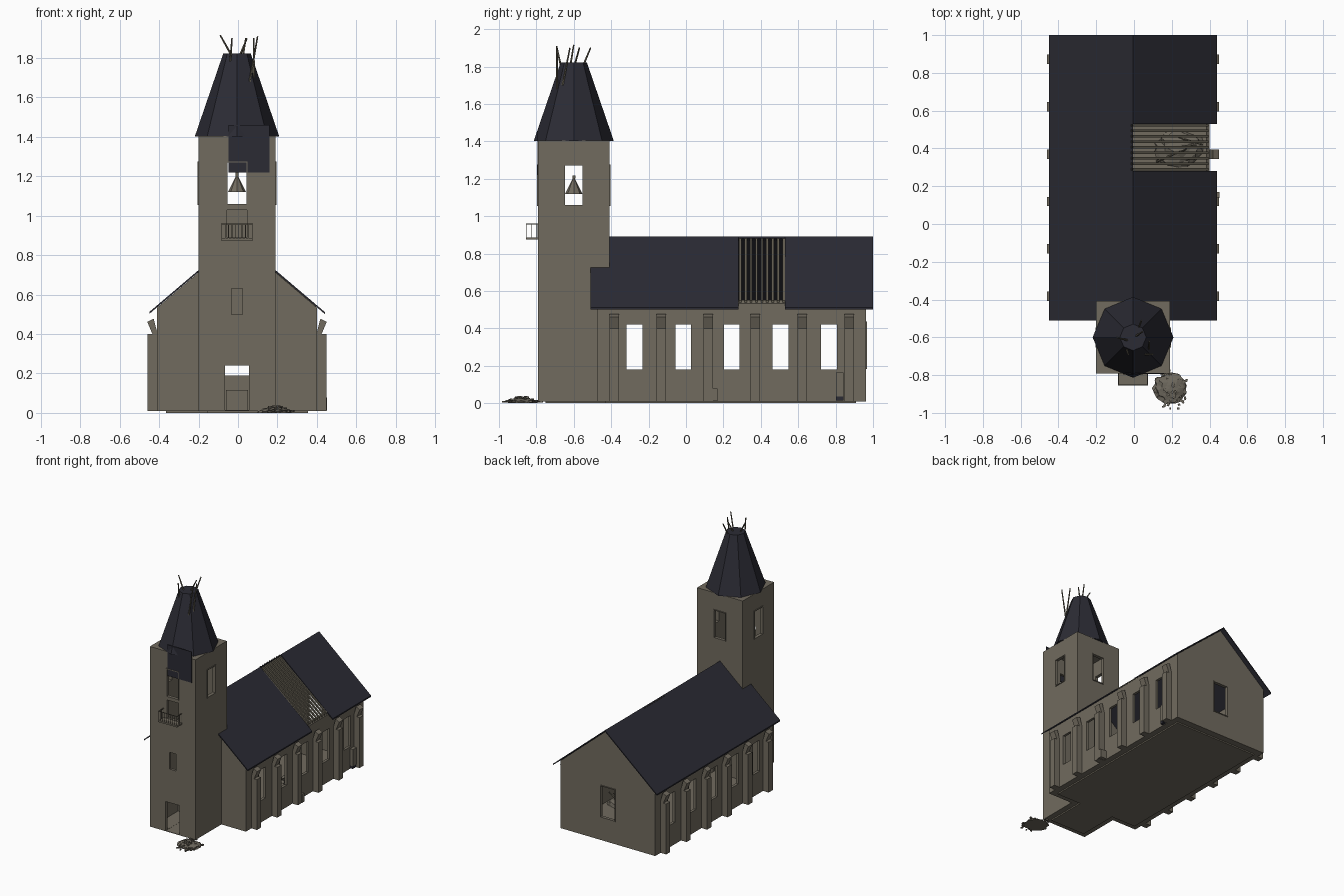
import bpy, bmesh, math, random
from mathutils import Vector, Matrix

cube = bpy.data.objects.get("Cube")
if cube:
    bpy.data.objects.remove(cube, do_unlink=True)
random.seed(4)
CX = -0.005          # axis of the building
TY = -0.6            # centre of the tower
RIDGE, PITCH = 0.89, 0.85


def material(name, rgb):
    m = bpy.data.materials.new(name)
    m.use_nodes = True
    m.diffuse_color = (*rgb, 1)
    bsdf = m.node_tree.nodes["Principled BSDF"]
    bsdf.inputs["Base Color"].default_value = (*rgb, 1)
    bsdf.inputs["Roughness"].default_value = 0.9
    return m


STONE = material("stone", (0.165, 0.147, 0.114))
SLATE = material("slate", (0.024, 0.024, 0.034))
WOOD = material("weathered wood", (0.125, 0.112, 0.082))
RUBBLE = material("rubble", (0.15, 0.135, 0.107))


def finish(name, bm, mat):
    bmesh.ops.recalc_face_normals(bm, faces=bm.faces)
    me = bpy.data.meshes.new(name)
    bm.to_mesh(me)
    bm.free()
    me.materials.append(mat)
    ob = bpy.data.objects.new(name, me)
    bpy.context.collection.objects.link(ob)
    return ob


def add_box(bm, x, y, z):
    lo, hi = Vector((x[0], y[0], z[0])), Vector((x[1], y[1], z[1]))
    mat = Matrix.Translation((lo + hi) / 2) @ Matrix.Diagonal((*(hi - lo), 1))
    bmesh.ops.create_cube(bm, size=1, matrix=mat)


def boxes(name, mat, *items):
    bm = bmesh.new()
    for it in items:
        add_box(bm, *it)
    return finish(name, bm, mat)


def add_prism(bm, profile, y0, y1):
    """Extrude an x-z profile along y."""
    f = bm.faces.new([bm.verts.new((x, y0, z)) for x, z in profile])
    new = bmesh.ops.extrude_face_region(bm, geom=[f])["geom"]
    verts = [v for v in new if isinstance(v, bmesh.types.BMVert)]
    bmesh.ops.translate(bm, vec=(0, y1 - y0, 0), verts=verts)


def add_rod(bm, a, b, r):
    a, b = Vector(a), Vector(b)
    d = b - a
    mat = Matrix.Translation((a + b) / 2) @ d.to_track_quat('Z', 'Y').to_matrix().to_4x4()
    bmesh.ops.create_cone(bm, cap_ends=True, segments=5, radius1=r, radius2=r * 0.7,
                          depth=d.length, matrix=mat)


def add_mound(bm, x, y, z, rx, ry, h):
    """Uneven low heap with a flat underside."""
    verts = bmesh.ops.create_icosphere(bm, subdivisions=3, radius=1)["verts"]
    for v in verts:
        k = random.uniform(0.85, 1.1)
        v.co = Vector((x + v.co.x * k * rx, y + v.co.y * k * ry, z + max(0, v.co.z) * k * h))


def cut(ob, *items):
    """Cut box-shaped holes and apply them."""
    for it in items:
        cutter = boxes("cutter", STONE, it)
        cutter.hide_render = True
        mod = ob.modifiers.new("hole", 'BOOLEAN')
        mod.operation, mod.solver, mod.object = 'DIFFERENCE', 'EXACT', cutter
        bpy.context.view_layer.objects.active = ob
        bpy.ops.object.modifier_apply(modifier=mod.name)
        bpy.data.objects.remove(cutter, do_unlink=True)


def span(c, half):
    return (c - half, c + half)


def roof_z(x):
    return RIDGE - PITCH * x


doorway = (span(CX, 0.06), (-0.9, -0.3), (0.014, 0.24))
window_ys = [-0.275 + 0.26 * i for i in range(5)]

# Nave: gabled shell, open to the roof
W = 0.405
bm = bmesh.new()
add_prism(bm, [(CX - W, 0.01), (CX + W, 0.01), (CX + W, roof_z(W) - 0.012),
               (CX, RIDGE - 0.012), (CX - W, roof_z(W) - 0.012)], -0.475, 0.963)
nave = finish("nave_walls", bm, STONE)
cut(nave, (span(CX, W - 0.02), (-0.455, 0.943), (0.015, 1)), doorway,
    (span(CX, 0.06), (0.9, 1), (0.19, 0.43)),
    *[((-1, 1), span(y, 0.042), (0.18, 0.42)) for y in window_ys])

# Tower: hollow, with belfry openings on all four sides
tower = boxes("tower_walls", STONE, (span(CX, 0.195), span(TY, 0.192), (0.01, 1.405)))
belfry = (1.06, 1.27)
cut(tower, (span(CX, 0.175), span(TY, 0.172), (0.015, 1.39)), doorway,
    (span(CX, 0.047), (-1, 0), belfry), ((-1, 1), span(TY, 0.047), belfry),
    (span(CX, 0.05), (-0.9, -0.7), (0.89, 1.03)),
    (span(CX, 0.028), (-0.9, -0.7), (0.5, 0.63)))

# Footings under the walls
boxes("footings", STONE, (span(CX, 0.36), (-0.43, 0.91), (0, 0.014)),
      (span(CX, 0.15), (-0.75, -0.43), (0, 0.014)))


# Thin window surrounds
def surround(name, c, half, z, flip):
    """Frame lying in a wall; flip swaps x and y."""
    t, (u, v) = 0.006, c
    parts = [(span(u, half + t), (z[0] - t, z[0])), (span(u, half + t), (z[1], z[1] + t)),
             ((u - half - t, u - half), z), ((u + half, u + half + t), z)]
    d = span(v, 0.005)
    boxes(name, STONE, *[(d, a, b) if flip else (a, d, b) for a, b in parts])


for s in (-1, 1):
    surround("belfry_surround", (CX, TY + s * 0.192), 0.047, belfry, False)
    surround("belfry_surround", (TY, CX + s * 0.195), 0.047, belfry, True)
surround("rear_window_surround", (CX, 0.963), 0.06, (0.19, 0.43), False)

# Buttresses with leaning cap stones
bm = bmesh.new()
cap = [(0.40, 0.39), (0.425, 0.39), (0.455, 0.462), (0.423, 0.478)]
for i in range(6):
    y0, y1 = span(-0.383 + 0.251 * i, 0.025)
    for s in (-1, 1):
        add_box(bm, sorted((CX + s * 0.4, CX + s * 0.453)), (y0, y1), (0.01, 0.4))
        add_prism(bm, [(CX + s * x, z) for x, z in cap], y0, y1)
finish("buttresses", bm, STONE)

# Nave roof: thin slopes fitted round the tower, one bay missing on the left
bm = bmesh.new()
for s, xi, y0, y1 in [(-1, 0.195, -0.51, -0.41), (1, 0.195, -0.51, -0.41), (-1, 0, -0.41, 1),
                      (1, 0, -0.41, 0.28), (1, 0, 0.53, 1)]:
    add_prism(bm, [(CX + s * x, roof_z(x) - d) for x, d in
                   ((xi, 0), (0.445, 0), (0.445, 0.01), (xi, 0.01))], y0, y1)
finish("nave_roof", bm, SLATE)

# Bare rafters in the missing bay
bm = bmesh.new()
for i in range(9):
    y0, y1 = span(0.29 + 0.029 * i, 0.006)
    add_prism(bm, [(CX + x, roof_z(x) - d) for x, d in
                   ((-0.01, 0.01), (0.4, 0), (0.4, 0.012), (-0.01, 0.03))], y0, y1)
finish("rafters", bm, WOOD)

# Broken spire
bm = bmesh.new()
bmesh.ops.create_cone(bm, cap_ends=True, segments=8, radius1=0.214, radius2=0.07, depth=0.42,
                      matrix=Matrix.Translation((CX, TY, 1.612)))
finish("spire", bm, SLATE)
boxes("fallen_roof_panel", SLATE, ((-0.048, 0.16), (-0.795, -0.79), (1.22, 1.46)))

# Splintered beams at the top of the spire
bm = bmesh.new()
for a, b in [((-0.02, -0.62, 1.79), (-0.09, -0.6, 1.915)), ((-0.04, -0.66, 1.76), (-0.03, -0.69, 1.9)),
             ((0, -0.6, 1.79), (0.045, -0.57, 1.9)), ((0.02, -0.56, 1.78), (0.04, -0.51, 1.9)),
             ((0.06, -0.69, 1.68), (0.1, -0.69, 1.91)), ((0.08, -0.66, 1.7), (0.08, -0.62, 1.9))]:
    add_rod(bm, a, b, 0.006)
finish("splintered_beams", bm, WOOD)

# Bell and its hanger
bm = bmesh.new()
bmesh.ops.create_cone(bm, cap_ends=True, segments=8, radius1=0.046, radius2=0.004, depth=0.085,
                      matrix=Matrix.Translation((CX, TY, 1.162)))
finish("bell", bm, STONE)
boxes("bell_hanger", WOOD, (span(CX, 0.008), span(TY, 0.008), (1.2, 1.218)))

# Balcony with railing
bx, by = span(CX, 0.08), (-0.855, -0.79)
boxes("balcony_floor", STONE, (bx, by, (0.875, 0.887)))
posts = [(bx[0] + 0.003 + 0.0171 * i, by[0] + 0.003) for i in range(10)]
posts += [(x, y) for x in (posts[0][0], posts[-1][0]) for y in (-0.825, -0.797)]
rail = (0.956, 0.96)
boxes("balcony_railing", WOOD, (bx, (by[0], by[0] + 0.005), rail),
      ((bx[0], bx[0] + 0.005), by, rail), ((bx[1] - 0.005, bx[1]), by, rail),
      *[(span(x, 0.0018), span(y, 0.0018), (0.885, 0.957)) for x, y in posts])

# Altar inside, and small stones by the left wall
boxes("altar", STONE, (span(CX, 0.055), (0.8, 0.86), (0.015, 0.115)))
boxes("wall_stones", STONE, ((0.4, 0.452), span(0.153, 0.016), (0.012, 0.078)),
      ((0.395, 0.425), span(0.822, 0.021), (0.035, 0.165)))
boxes("stone_foot", SLATE, ((0.395, 0.423), span(0.822, 0.021), (0.014, 0.035)))

# Fallen roof debris on the nave floor below the missing bay
bm = bmesh.new()
add_mound(bm, 0.24, 0.4, 0.015, 0.13, 0.1, 0.05)
finish("nave_debris", bm, RUBBLE)
bm = bmesh.new()
for x, y, a in [(0.12, 0.33, 0.4), (0.2, 0.47, -0.3), (0.16, 0.4, 0.1)]:
    add_rod(bm, (x, y, 0.03), (x + 0.17 * math.cos(a), y + 0.17 * math.sin(a), 0.09), 0.006)
finish("fallen_rafters", bm, WOOD)

# Rubble heap with scattered stones
bm = bmesh.new()
add_mound(bm, 0.19, -0.868, 0, 0.088, 0.082, 0.028)
for i in range(55):
    a, r = random.uniform(0, math.tau), random.uniform(0.02, 0.115)
    size = random.uniform(0.008, 0.016)
    z = 0.026 * max(0, 1 - (r / 0.085) ** 2) + size * 0.6
    mat = (Matrix.Translation((0.19 + r * 0.85 * math.cos(a), -0.875 + r * math.sin(a), z))
           @ Matrix.Rotation(a * 3, 4, 'Z') @ Matrix.Diagonal((1, 0.8, 0.6, 1)))
    bmesh.ops.create_cube(bm, size=size, matrix=mat)
finish("rubble_heap", bm, RUBBLE)
